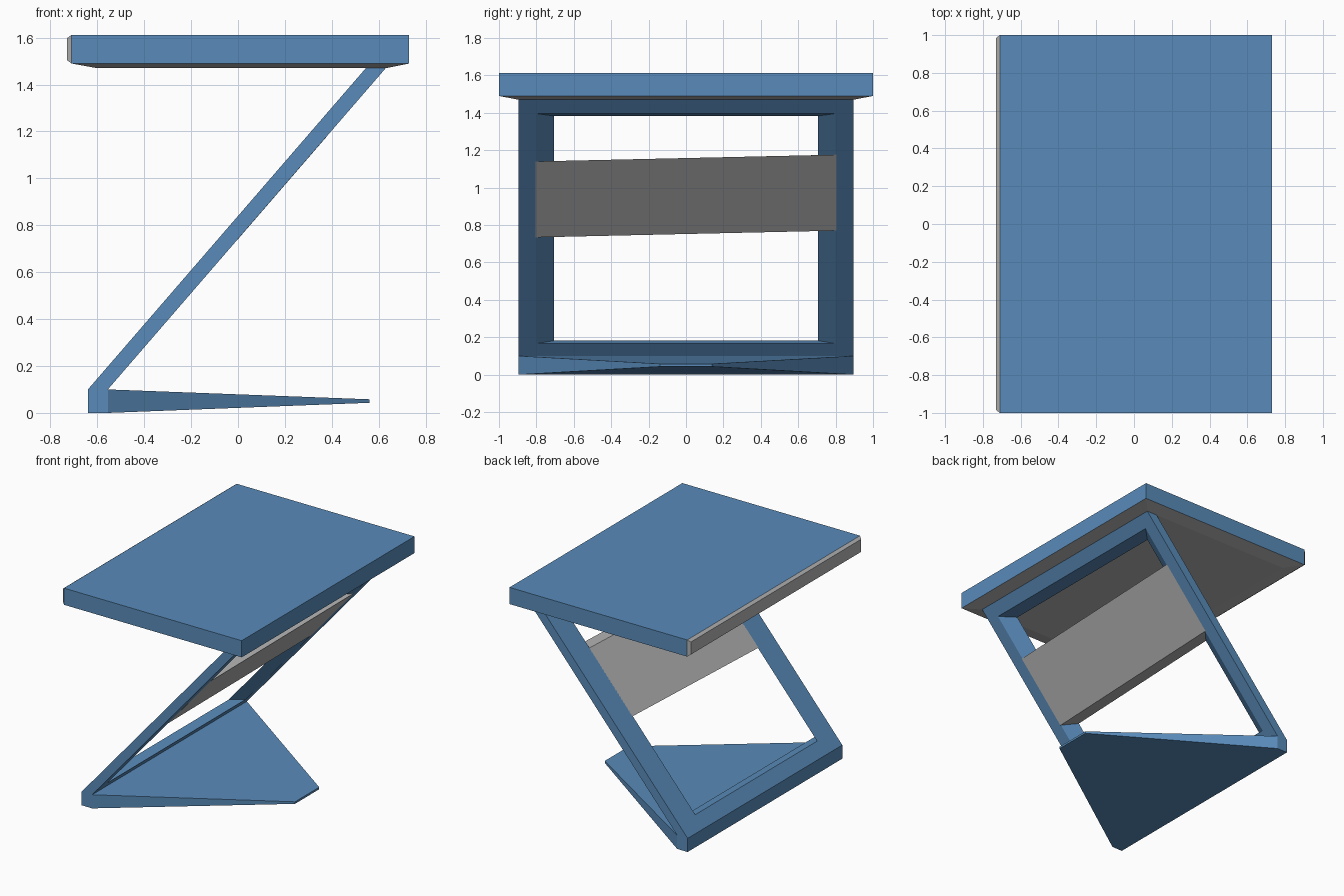
import bpy
import bmesh

cube = bpy.data.objects.get("Cube")
if cube:
    bpy.data.objects.remove(cube, do_unlink=True)


def material(name, colour):
    m = bpy.data.materials.new(name)
    m.use_nodes = True
    m.diffuse_color = colour
    m.node_tree.nodes["Principled BSDF"].inputs["Base Color"].default_value = colour
    return m


blue = material("steel blue", (0.10, 0.26, 0.49, 1))
grey = material("light grey", (0.46, 0.46, 0.46, 1))


def loft(name, rings, mat, closed=False):
    """Join four-cornered rings with quads; cap the ends or close the loop."""
    bm = bmesh.new()
    loops = [[bm.verts.new(p) for p in ring] for ring in rings]
    pairs = list(zip(loops, loops[1:]))
    if closed:
        pairs.append((loops[-1], loops[0]))
    else:
        bm.faces.new(loops[0])
        bm.faces.new(loops[-1])
    for a, b in pairs:
        for i in range(4):
            j = (i + 1) % 4
            bm.faces.new((a[i], a[j], b[j], b[i]))
    bmesh.ops.recalc_face_normals(bm, faces=bm.faces)
    mesh = bpy.data.meshes.new(name)
    bm.to_mesh(mesh)
    bm.free()
    mesh.materials.append(mat)
    obj = bpy.data.objects.new(name, mesh)
    bpy.context.collection.objects.link(obj)
    return obj


def flat(x0, x1, y, z):
    """Horizontal rectangle, symmetric in y."""
    return [(x0, -y, z), (x1, -y, z), (x1, y, z), (x0, y, z)]


def upright(x, y, z0, z1):
    """Rectangle facing along x, symmetric in y."""
    return [(x, -y, z0), (x, y, z0), (x, y, z1), (x, -y, z1)]


# Seat slab, its tapered underside and the bevelled edge plate
loft("seat", [flat(-0.71, 0.73, 1.0, 1.49), flat(-0.71, 0.73, 1.0, 1.612)], blue)
loft("seat_underside", [flat(-0.60, 0.63, 0.895, 1.47),
                        flat(-0.71, 0.73, 1.0, 1.49)], grey)
loft("seat_edge_plate", [upright(-0.71, 1.0, 1.49, 1.612),
                         upright(-0.73, 0.985, 1.505, 1.597)], grey)

# Base: rear bar running into a wedge that narrows to a blunt tip
loft("base", [upright(-0.64, 0.895, 0, 0.10),
              upright(-0.555, 0.895, 0, 0.10),
              upright(0.56, 0.14, 0.043, 0.058)], blue)

# Sloping frame with a tapered opening
DEPTH = 0.085
SLOPE = 1.185 / 1.37


def on_slope(y, z, back):
    return (-0.555 + (z - 0.10) * SLOPE - DEPTH * back, y, z)


def sloped(y, z0, z1, back, tilt=0.0):
    corners = [(-y, z0 - tilt), (y, z0 + tilt), (y, z1 + tilt), (-y, z1 - tilt)]
    return [on_slope(cy, cz, back) for cy, cz in corners]


loft("frame", [sloped(0.895, 0.10, 1.47, 0),
               sloped(0.895, 0.10, 1.47, 1),
               sloped(0.705, 0.182, 1.383, 1),
               sloped(0.80, 0.166, 1.396, 0)], blue, closed=True)

# Slightly tilted back panel set between the rails
loft("back_panel", [sloped(0.805, 0.752, 1.158, -0.01, 0.018),
                    sloped(0.71, 0.752, 1.158, 1, 0.016)], grey)
